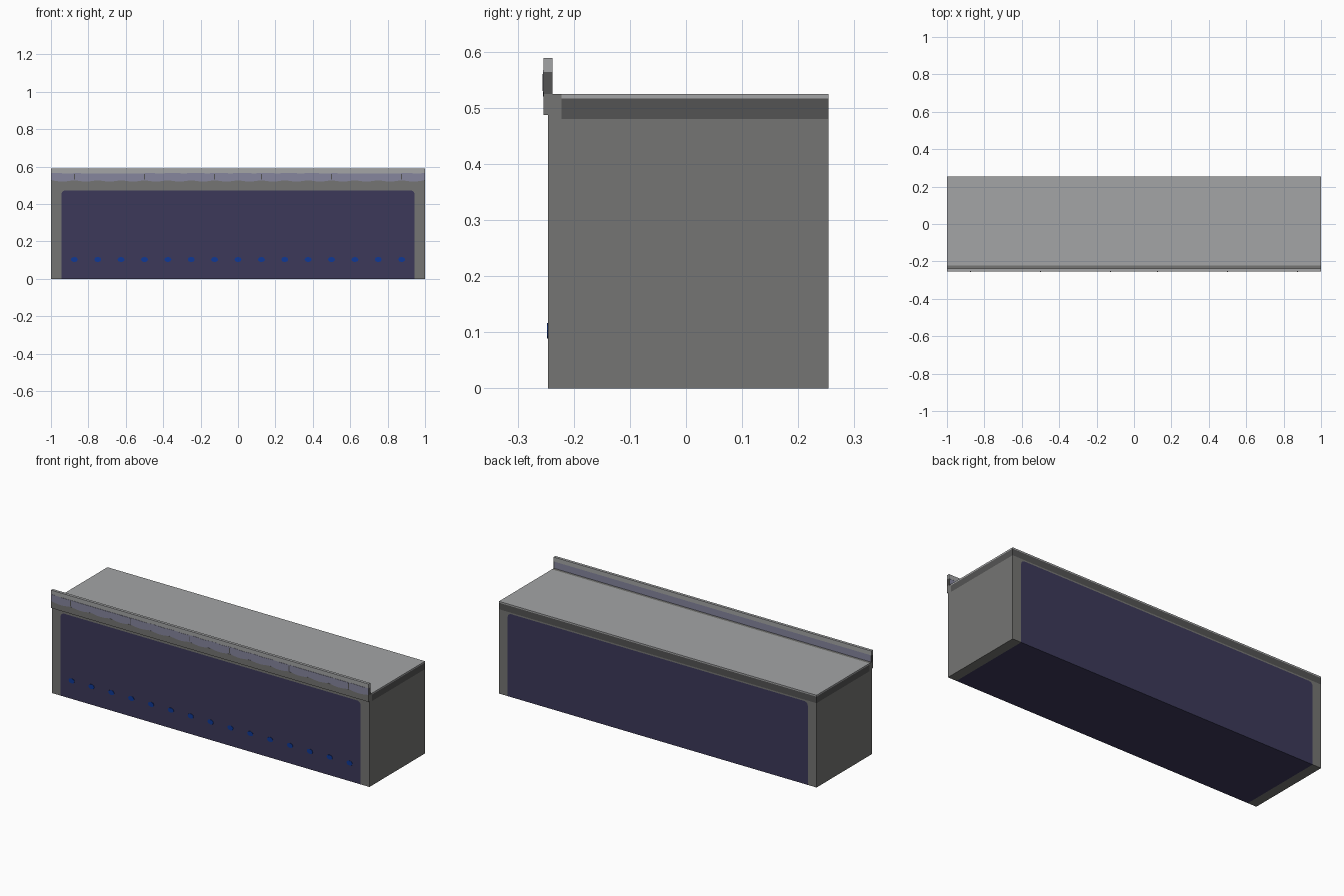
import bpy, bmesh, math
from mathutils import Vector

cube = bpy.data.objects.get("Cube")
if cube:
    bpy.data.objects.remove(cube, do_unlink=True)


def material(name, r, g, b):
    """Flat material from 0-255 display values, stored as linear."""
    lin = [((c / 255 + 0.055) / 1.055) ** 2.4 if c > 10 else c / 255 / 12.92 for c in (r, g, b)]
    m = bpy.data.materials.new(name)
    m.use_nodes = True
    m.diffuse_color = (*lin, 1)
    m.node_tree.nodes["Principled BSDF"].inputs["Base Color"].default_value = (*lin, 1)
    return m


LIGHT = material("light_grey", 164, 165, 166)
MID = material("mid_grey", 117, 117, 115)
DARK = material("dark_grey", 84, 84, 84)
NAVY = material("navy", 60, 57, 90)
LILAC = material("lilac_grey", 134, 134, 158)
BLUE = material("signal_blue", 14, 56, 150)


def prism(name, outline, y0, y1, mat):
    """Extrude an (x, z) outline from y0 to y1."""
    bm = bmesh.new()
    face = bm.faces.new([bm.verts.new((x, y0, z)) for x, z in outline])
    ext = bmesh.ops.extrude_face_region(bm, geom=[face])
    moved = [v for v in ext["geom"] if isinstance(v, bmesh.types.BMVert)]
    bmesh.ops.translate(bm, verts=moved, vec=Vector((0, y1 - y0, 0)))
    bmesh.ops.recalc_face_normals(bm, faces=bm.faces)
    me = bpy.data.meshes.new(name)
    bm.to_mesh(me)
    bm.free()
    me.materials.append(mat)
    ob = bpy.data.objects.new(name, me)
    bpy.context.collection.objects.link(ob)
    return ob


def box(name, x0, x1, y0, y1, z0, z1, mat):
    return prism(name, [(x0, z0), (x1, z0), (x1, z1), (x0, z1)], y0, y1, mat)


FRONT, BACK = -0.246, 0.254
IN_X, IN_Z, R = 0.945, 0.472, 0.022

# Arched opening outline, running up the left side and down the right
arch = [(-IN_X, 0)]
for cx, start in ((-IN_X + R, 180), (IN_X - R, 90)):
    for i in range(6):
        a = math.radians(start - 18 * i)
        arch.append((cx + R * math.cos(a), IN_Z - R + R * math.sin(a)))
arch.append((IN_X, 0))

# Body: grey frame around a navy core
prism("frame", arch + [(1, 0), (1, 0.48), (-1, 0.48), (-1, 0)], FRONT, BACK, MID)
prism("core", arch, FRONT, BACK, NAVY)

# Deck: dark edge band with a thin light slab on top
box("deck_band", -1, 1, -0.222, BACK, 0.48, 0.517, DARK)
box("deck_slab", -1, 1, -0.222, BACK, 0.517, 0.525, LIGHT)

# Front cornice with a small step against the deck
box("cornice", -1, 1, -0.254, -0.222, 0.487, 0.525, MID)
box("cornice_step", -1, 1, FRONT, -0.222, 0.48, 0.487, MID)

# Parapet: lilac panel, dark ends and light top rail
box("parapet_panel", -0.995, 0.995, -0.253, -0.239, 0.525, 0.564, LILAC)
for side, name in ((-1, "right"), (1, "left")):
    box("parapet_end_" + name, min(side, side * 0.995), max(side, side * 0.995),
        -0.254, -0.238, 0.525, 0.564, DARK)
box("parapet_rail", -1, 1, -0.254, -0.238, 0.564, 0.589, LIGHT)

# Wavy facing on the front of the parapet
N = 128
xs = [-1 + 2 * i / N for i in range(N + 1)]
lower = [(x, 0.528 - 0.008 * abs(math.sin(math.pi * x / 0.125))) for x in xs]
upper = [(x, 0.563 + 0.004 * abs(math.sin(math.pi * x / 0.125 + 1) * math.cos(2.3 * x))) for x in xs]
prism("wavy_facing", lower + upper[::-1], -0.255, -0.2525, LILAC)

# Joints between the facing panels
for i, x in enumerate((-0.875, -0.5, -0.125, 0.125, 0.5, 0.875)):
    box(f"panel_joint_{i + 1}", x - 0.0025, x + 0.0025, -0.2555, -0.2545, 0.53, 0.56, DARK)

# Row of blue marker lights along the front
for i in range(15):
    x = -0.875 + 0.125 * i
    dot = [(x + 0.019 * math.cos(math.radians(45 * k)),
            0.103 + 0.014 * math.sin(math.radians(45 * k))) for k in range(8)]
    prism(f"marker_light_{i + 1}", dot, FRONT - 0.002, FRONT + 0.001, BLUE)
